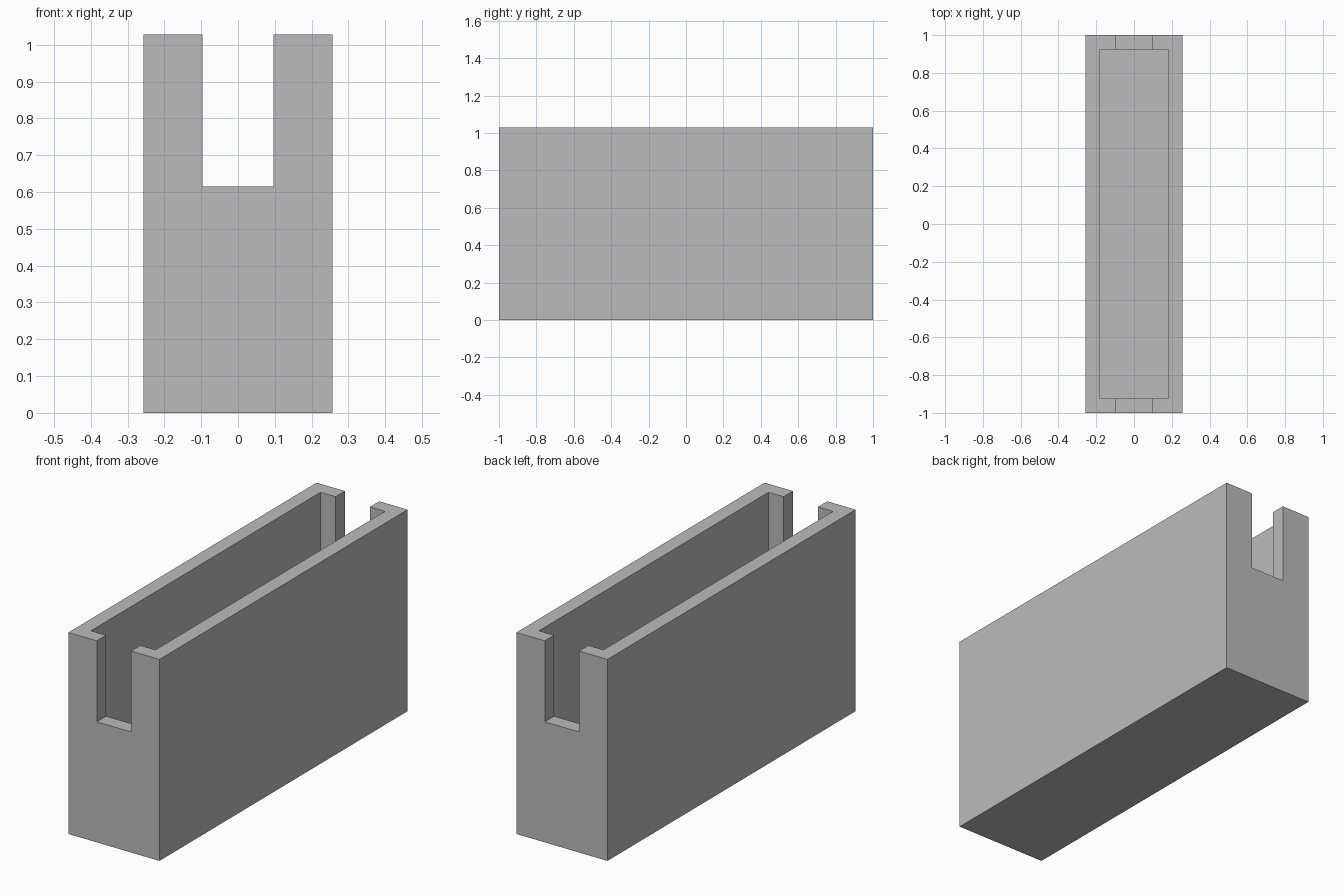
import bpy
import bmesh

# Default object
cube = bpy.data.objects.get("Cube")
if cube:
    bpy.data.objects.remove(cube, do_unlink=True)

# Overall sizes
HALF_X, HALF_Y, HEIGHT = 0.257, 1.0, 1.028
WALL = 0.075
SLOT_HALF, SLOT_Z = 0.097, 0.615

# Plain grey
grey = bpy.data.materials.new("plain grey")
grey.use_nodes = True
colour = (0.5, 0.5, 0.5, 1)
grey.diffuse_color = colour
grey.node_tree.nodes["Principled BSDF"].inputs["Base Color"].default_value = colour


def box(name, low, high):
    """Axis-aligned box between two corners."""
    bm = bmesh.new()
    bmesh.ops.create_cube(bm, size=1)
    for v in bm.verts:
        v.co = [h if c > 0 else l for c, l, h in zip(v.co, low, high)]
    mesh = bpy.data.meshes.new(name)
    bm.to_mesh(mesh)
    bm.free()
    mesh.materials.append(grey)
    obj = bpy.data.objects.new(name, mesh)
    bpy.context.collection.objects.link(obj)
    return obj


def cut(target, cutter):
    """Subtract a hidden cutter from the target."""
    mod = target.modifiers.new(cutter.name, 'BOOLEAN')
    mod.operation = 'DIFFERENCE'
    mod.solver = 'EXACT'
    mod.object = cutter
    cutter.hide_render = True
    cutter.hide_set(True)


# Open-topped trough
trough = box("trough", (-HALF_X, -HALF_Y, 0), (HALF_X, HALF_Y, HEIGHT))

# Hollow interior
cut(trough, box("cavity_cutter",
                (WALL - HALF_X, WALL - HALF_Y, WALL),
                (HALF_X - WALL, HALF_Y - WALL, HEIGHT + 1)))

# Slot through both end walls
cut(trough, box("slot_cutter",
                (-SLOT_HALF, -HALF_Y - 1, SLOT_Z),
                (SLOT_HALF, HALF_Y + 1, HEIGHT + 1)))

# Bake the cuts into the mesh and remove the cutters
bpy.context.view_layer.update()
graph = bpy.context.evaluated_depsgraph_get()
baked = bpy.data.meshes.new_from_object(trough.evaluated_get(graph))
cutters = [m.object for m in trough.modifiers]
trough.modifiers.clear()
trough.data = baked
for cutter in cutters:
    bpy.data.objects.remove(cutter, do_unlink=True)
